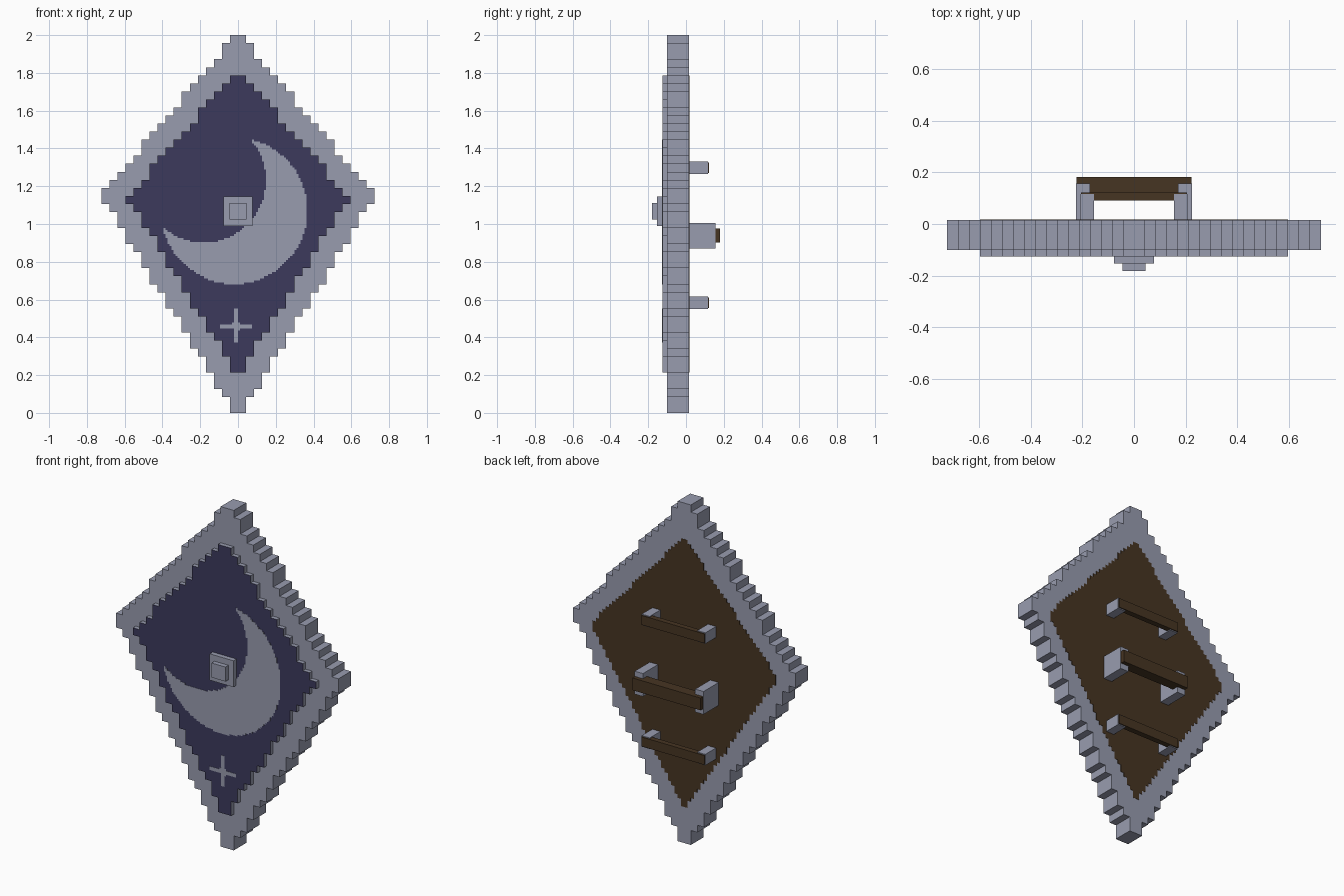
import bpy, bmesh
from math import floor, hypot

cube = bpy.data.objects.get("Cube")
if cube:
    bpy.data.objects.remove(cube)


def material(name, rgb):
    m = bpy.data.materials.new(name)
    m.use_nodes = True
    m.diffuse_color = (*rgb, 1)
    m.node_tree.nodes["Principled BSDF"].inputs["Base Color"].default_value = (*rgb, 1)
    return m


STEEL = material("steel grey", (0.314, 0.332, 0.429))
NIGHT = material("night blue", (0.045, 0.042, 0.107))
WOOD = material("dark brown", (0.062, 0.035, 0.016))

V = 2 / 47  # block size


def finish(bm, name, *mats):
    bmesh.ops.recalc_face_normals(bm, faces=bm.faces[:])
    mesh = bpy.data.meshes.new(name)
    bm.to_mesh(mesh)
    bm.free()
    for m in mats:
        mesh.materials.append(m)
    obj = bpy.data.objects.new(name, mesh)
    bpy.context.collection.objects.link(obj)
    return obj


def box(name, x, y, z, mat):
    bm = bmesh.new()
    bmesh.ops.create_cube(bm, size=1)
    for v in bm.verts:
        for i, (lo, hi) in enumerate((x, y, z)):
            v.co[i] = hi if v.co[i] > 0 else lo
    return finish(bm, name, mat)


def blocky(name, cell, inside, front, back, *mats):
    """Slab made of the square cells whose centres pass the test."""
    bm = bmesh.new()
    verts = {}

    def corner(i, k):
        if (i, k) not in verts:
            verts[i, k] = bm.verts.new((i * cell, front, k * cell))
        return verts[i, k]

    cols = round(17 * V / cell)
    for k in range(round(2 / cell)):
        for i in range(-cols, cols):
            if inside((i + 0.5) * cell, (k + 0.5) * cell):
                bm.faces.new([corner(i, k), corner(i + 1, k),
                              corner(i + 1, k + 1), corner(i, k + 1)])
    bmesh.ops.dissolve_limit(bm, angle_limit=0.01, verts=bm.verts[:], edges=bm.edges[:])
    grown = bmesh.ops.extrude_face_region(bm, geom=bm.faces[:], use_keep_orig=True)
    for v in grown["geom"]:
        if isinstance(v, bmesh.types.BMVert):
            v.co.y = back
    return finish(bm, name, *mats)


# Stepped kite outlines, counted in blocks from the top and the bottom
def rim_shape(x, z):
    low = floor(z / V)
    top = 46 - low
    return abs(x) / V < min(17, floor(1.21 + 0.842 * top), floor(1.23 + 0.615 * low))


def panel_shape(x, z):
    low = floor(z / V) - 5
    top = 36 - low
    if low < 0 or top < 0:
        return False
    return abs(x) / V < min(14, floor(1.55 + 0.867 * top), floor(1.05 + 0.619 * low))


def backing_shape(x, z):
    return abs(x) < 0.61 * min((1.80 - z) / 0.67, (z - 0.20) / 0.93)


def moon_shape(x, z):
    return hypot(x + 0.02, z - 1.07) < 0.387 and hypot(x + 0.18, z - 1.23) > 0.328


def star_shape(x, z):
    dx, dz = abs(x + 0.008), abs(z - 0.46)
    return (dx < 0.011 and dz < 0.088) or (dz < 0.011 and dx < 0.085) or dx + dz < 0.035


# Shield body
blocky("shield_rim", V, rim_shape, -0.1, 0.016, STEEL)
panel = blocky("front_panel", V, panel_shape, -0.125, -0.095, STEEL, NIGHT)
for f in panel.data.polygons:
    f.material_index = int(f.normal.y < -0.5)
blocky("back_lining", V / 2, backing_shape, 0.013, 0.0175, WOOD)

# Painted emblem
blocky("crescent_moon", V / 4, moon_shape, -0.1265, -0.124, STEEL)
blocky("small_star", V / 4, star_shape, -0.1265, -0.124, STEEL)

# Central boss
box("boss_base", (-0.077, 0.077), (-0.153, -0.12), (0.99, 1.145), STEEL)
box("boss_cap", (-0.045, 0.045), (-0.181, -0.15), (1.025, 1.11), STEEL)


# Straps on the back, each held by two blocks
def strap(name, inner, outer, tip, z, y, strap_z):
    for side, s in (("left", 1), ("right", -1)):
        x = sorted((s * inner, s * outer))
        box(f"{name}_{side}_mount", x, (0.01, tip), z, STEEL)
    w = outer - 0.002
    box(f"{name}_strap", (-w, w), y, strap_z, WOOD)


strap("upper", 0.155, 0.207, 0.116, (1.265, 1.33), (0.09, 0.122), (1.27, 1.325))
strap("middle", 0.17, 0.224, 0.157, (0.87, 1.005), (0.12, 0.181), (0.903, 0.975))
strap("lower", 0.155, 0.207, 0.116, (0.55, 0.615), (0.09, 0.122), (0.555, 0.61))
